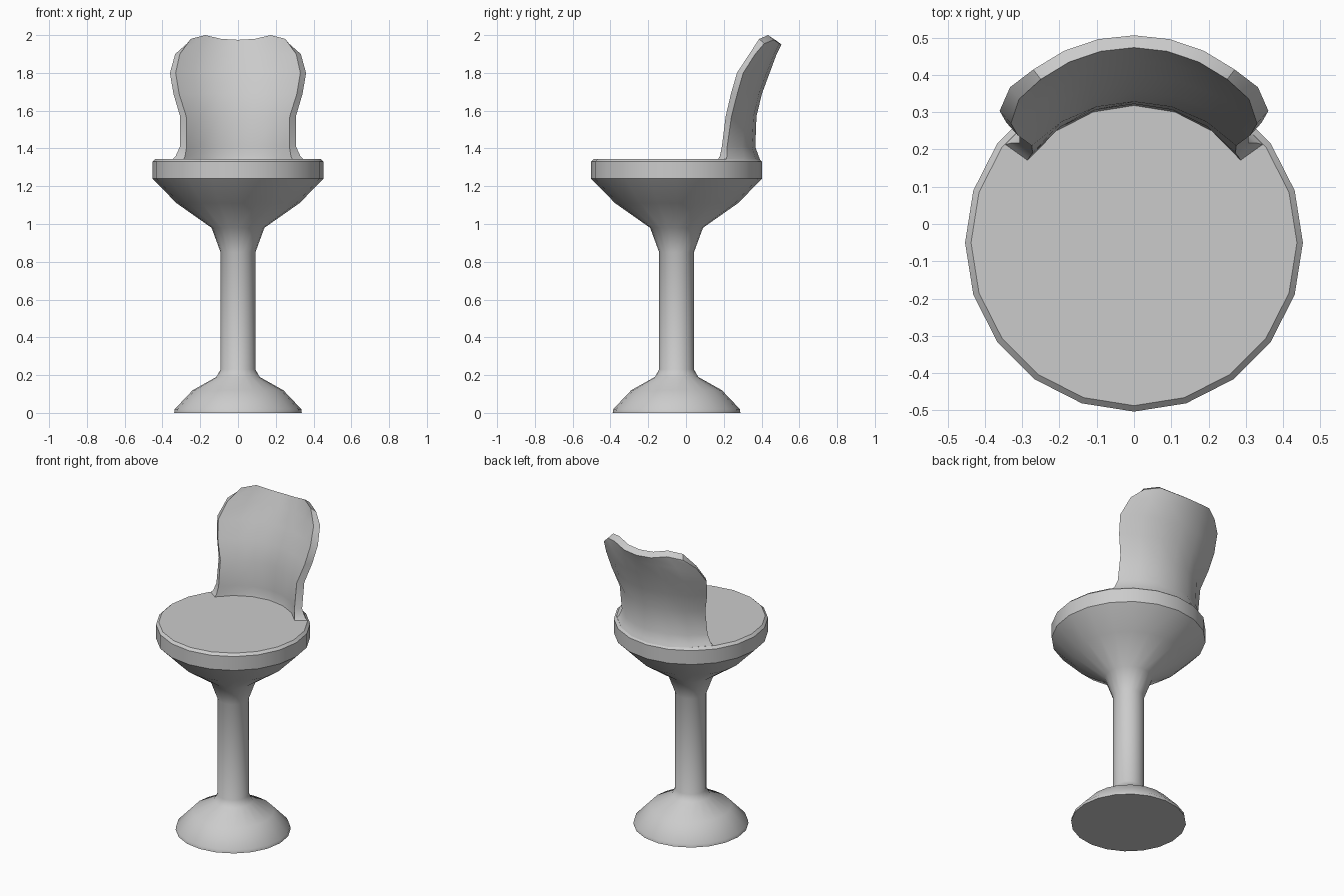
import bpy, bmesh, math

if "Cube" in bpy.data.objects:
    bpy.data.objects.remove(bpy.data.objects["Cube"])

CY = -0.05   # y of the pedestal axis
SEG = 20


def finish(name, bm):
    bmesh.ops.recalc_face_normals(bm, faces=bm.faces)
    me = bpy.data.meshes.new(name)
    bm.to_mesh(me)
    bm.free()
    ob = bpy.data.objects.new(name, me)
    bpy.context.collection.objects.link(ob)
    bpy.ops.object.select_all(action='DESELECT')
    bpy.context.view_layer.objects.active = ob
    ob.select_set(True)
    bpy.ops.object.shade_smooth_by_angle(angle=math.radians(35))
    return ob


def lathe(name, profile):
    bm = bmesh.new()
    rings = []
    for r, z in profile:
        rings.append([bm.verts.new((r * math.cos(i * math.tau / SEG),
                                    CY + r * math.sin(i * math.tau / SEG), z))
                      for i in range(SEG)])
    for a, b in zip(rings, rings[1:]):
        for i in range(SEG):
            j = (i + 1) % SEG
            bm.faces.new((a[i], a[j], b[j], b[i]))
    bm.faces.new(rings[0][::-1])
    bm.faces.new(rings[-1])
    return finish(name, bm)


# Seat, stem and foot turned as one continuous profile
lathe("seat_and_pedestal", [
    (0.338, 0.0), (0.335, 0.02), (0.24, 0.12), (0.115, 0.19), (0.092, 0.23),
    (0.092, 0.85), (0.14, 0.98), (0.325, 1.11), (0.453, 1.24),
    (0.453, 1.33), (0.437, 1.345)])

# Curved backrest: rows of (z, inner centre y, inner half width, inner edge y, thickness)
rows = [
    (1.335, 0.315, 0.290, 0.165, 0.080),
    (1.360, 0.322, 0.280, 0.180, 0.062),
    (1.410, 0.322, 0.272, 0.190, 0.045),
    (1.570, 0.328, 0.274, 0.210, 0.045),
    (1.690, 0.357, 0.312, 0.238, 0.045),
    (1.800, 0.398, 0.330, 0.270, 0.045),
    (1.900, 0.440, 0.308, 0.335, 0.040),
    (1.980, 0.473, 0.250, 0.388, 0.033)]
top_wave = [0.0, 0.020, 0.0, -0.005, 0.0, 0.020, 0.0]
N = 6
bm = bmesh.new()
inner, outer = [], []
for k, (z, yc, hw, ye, t) in enumerate(rows):
    d = yc - ye
    r = (hw * hw + d * d) / (2 * d)
    span = math.atan2(hw, r - d)
    last = k == len(rows) - 1
    ri, ro = [], []
    for i in range(N + 1):
        a = span * (2 * i / N - 1)
        zi = z + (top_wave[i] if last else 0)
        zo = zi - (0.025 if last else 0)
        ri.append(bm.verts.new((r * math.sin(a), yc - r + r * math.cos(a), zi)))
        ro.append(bm.verts.new(((r + t) * math.sin(a),
                                yc - r + (r + t) * math.cos(a), zo)))
    inner.append(ri)
    outer.append(ro)
for k in range(len(rows) - 1):
    for g in (inner, outer):
        for i in range(N):
            bm.faces.new((g[k][i], g[k][i + 1], g[k + 1][i + 1], g[k + 1][i]))
    for i in (0, N):
        bm.faces.new((inner[k][i], outer[k][i], outer[k + 1][i], inner[k + 1][i]))
for k in (0, -1):
    for i in range(N):
        bm.faces.new((inner[k][i], inner[k][i + 1], outer[k][i + 1], outer[k][i]))
finish("backrest", bm)
